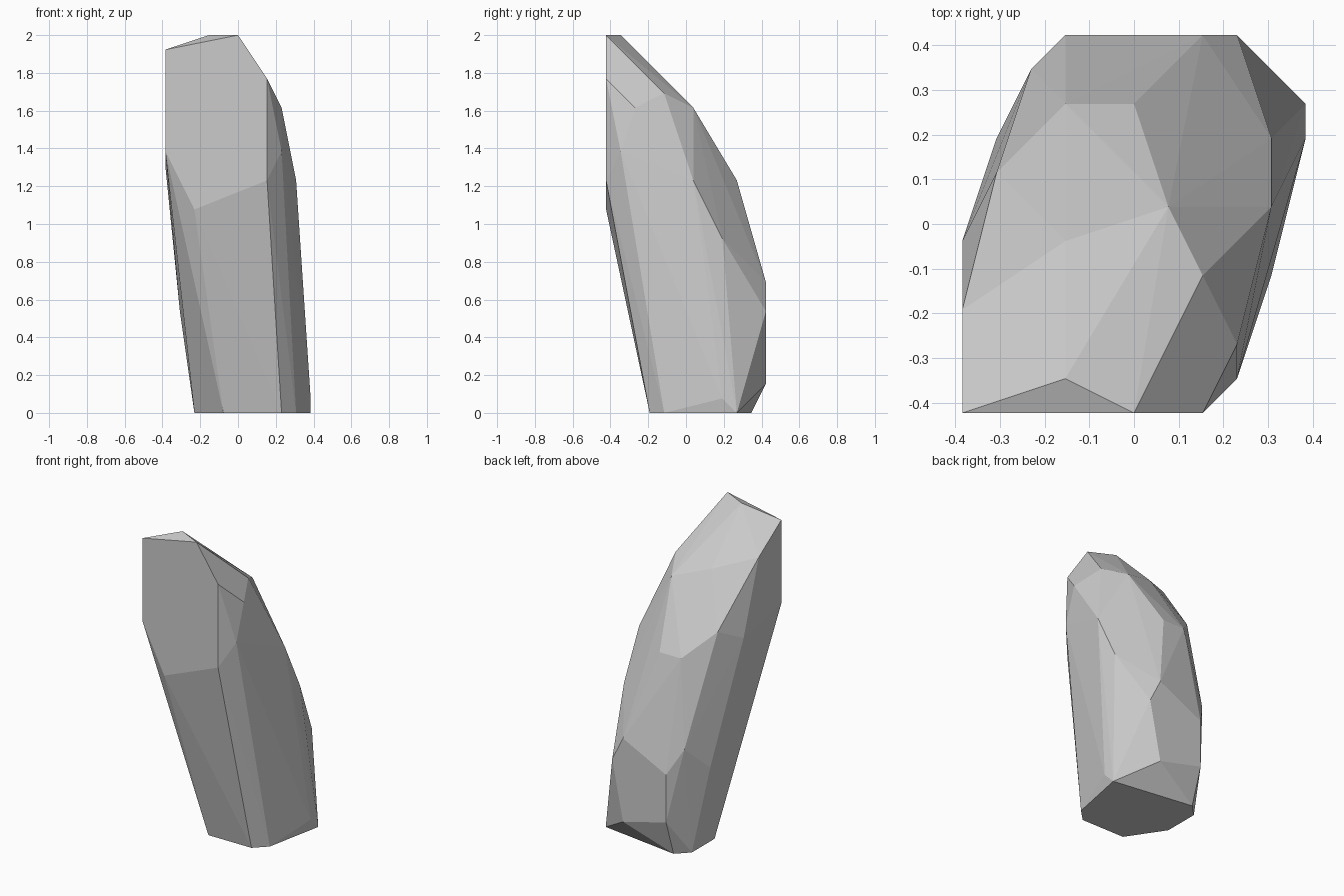
import bpy, bmesh

if "Cube" in bpy.data.objects:
    bpy.data.objects.remove(bpy.data.objects["Cube"])

UNIT = 1 / 13  # facet corners sit on a coarse grid

# Facet corners of the leaning stone, as (x, y from front, z) grid steps
front_face = [(-5, 0, 25), (0, 0, 26), (2, 0, 23), (2, 0, 16), (-3, 0, 14), (-5, 0, 18)]
crown = [(-2, 1, 26), (3, 2, 21), (2, 4, 22), (1, 6, 21), (-2, 5, 22), (-5, 3, 23)]
shoulder = [(3, 1, 18), (4, 6, 16), (4, 8, 12), (0, 9, 16), (-2, 9, 16), (-4, 7, 18), (-5, 5, 17)]
back = [(2, 11, 9), (3, 11, 7), (-2, 11, 7), (-3, 10, 9), (-4, 8, 7), (-2, 11, 3), (2, 11, 2), (5, 8, 1)]
foot = [(-1, 3, 0), (3, 3, 0), (4, 4, 0), (5, 9, 0), (-2, 10, 0), (-3, 9, 0), (-3, 6, 0)]

# Wrap the corners in a faceted skin
bm = bmesh.new()
for x, y, z in front_face + crown + shoulder + back + foot:
    bm.verts.new((x * UNIT, (y - 5.5) * UNIT, z * UNIT))
bmesh.ops.convex_hull(bm, input=bm.verts)
bmesh.ops.delete(bm, geom=[v for v in bm.verts if not v.link_faces], context='VERTS')
bmesh.ops.dissolve_limit(bm, angle_limit=0.01, verts=bm.verts, edges=bm.edges)
bmesh.ops.recalc_face_normals(bm, faces=bm.faces)

mesh = bpy.data.meshes.new("standing_stone")
bm.to_mesh(mesh)
bm.free()
bpy.context.collection.objects.link(bpy.data.objects.new("standing_stone", mesh))
